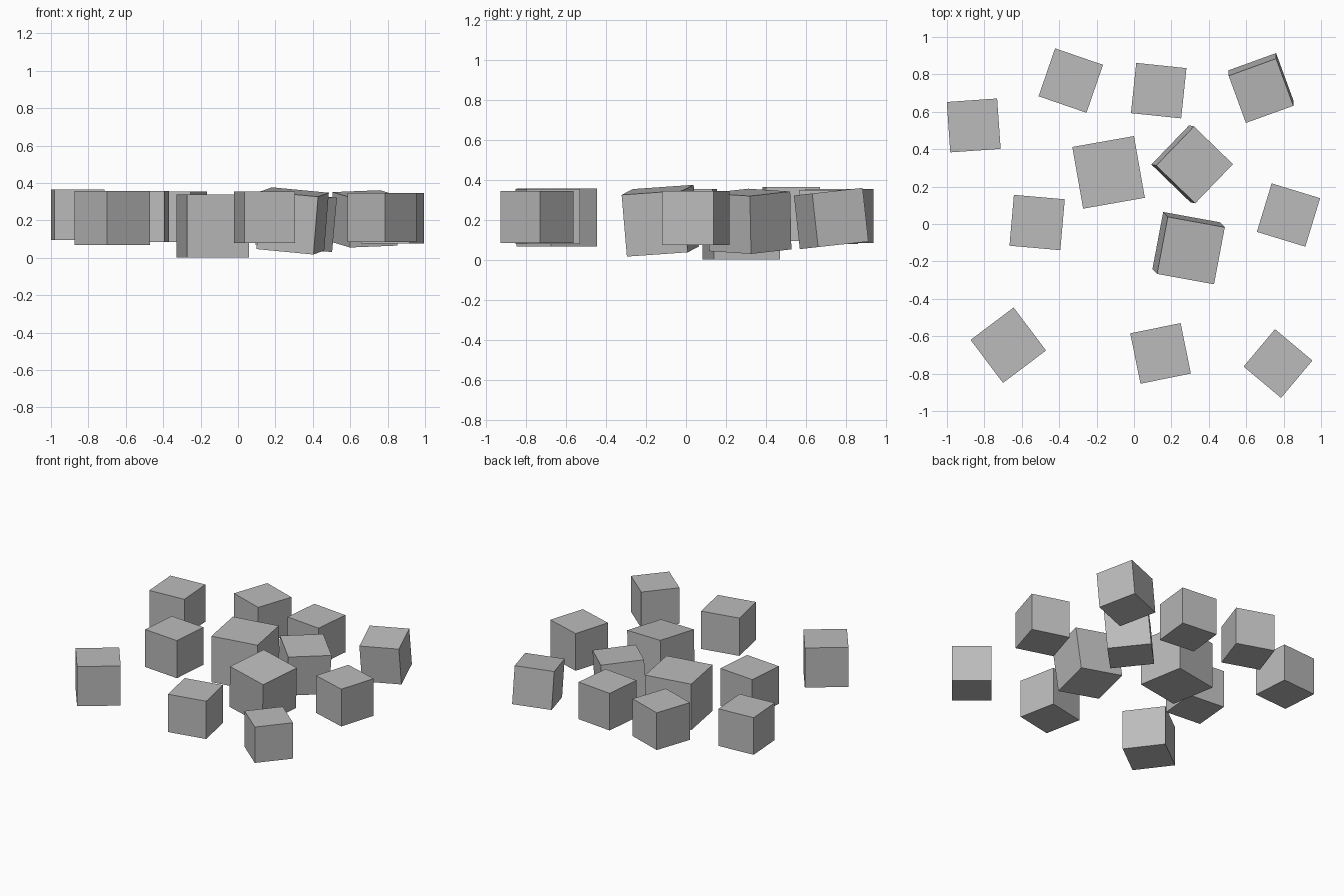
import bpy
from math import radians
from mathutils import Matrix, Vector

default = bpy.data.objects.get("Cube")
if default:
    bpy.data.objects.remove(default, do_unlink=True)

# One plain grey for every block
grey = bpy.data.materials.new("stone_grey")
grey.use_nodes = True
colour = (0.5, 0.5, 0.5, 1)
grey.diffuse_color = colour
grey.node_tree.nodes["Principled BSDF"].inputs["Base Color"].default_value = colour


def block(name, centre, size, turn, lean=(0, 0)):
    """Cube turned about z (degrees), its up axis then leaned towards (x, y)."""
    up = Vector((lean[0], lean[1], 1)).normalized()
    tilt = Vector((0, 0, 1)).rotation_difference(up).to_matrix().to_4x4()
    bpy.ops.mesh.primitive_cube_add(size=size)
    ob = bpy.context.object
    ob.name = name
    ob.matrix_world = (Matrix.Translation(centre) @ tilt
                       @ Matrix.Rotation(radians(turn), 4, "Z"))
    ob.data.materials.append(grey)


# Upright blocks scattered around the outside
block("far_right_block", (-0.857, 0.527, 0.230), 0.270, 4)
block("back_right_block", (-0.338, 0.767, 0.220), 0.271, -19)
block("back_middle_block", (0.132, 0.713, 0.216), 0.270, -6)
block("right_block", (-0.518, 0.008, 0.220), 0.273, -5)
block("left_block", (0.826, 0.048, 0.211), 0.271, -17)
block("front_right_block", (-0.672, -0.648, 0.213), 0.288, 37)
block("front_middle_block", (0.142, -0.692, 0.217), 0.275, 11.5)
block("front_left_block", (0.770, -0.746, 0.215), 0.261, -40)

# Large block resting on the ground
block("large_centre_block", (-0.136, 0.276, 0.170), 0.335, 10)

# Leaning blocks
block("leaning_front_block", (0.292, -0.129, 0.197), 0.311, -10.5, (0.08, -0.085))
block("leaning_centre_block", (0.311, 0.319, 0.194), 0.291, 46, (0.09, -0.02))
block("leaning_back_block", (0.679, 0.727, 0.208), 0.270, 20, (0, -0.11))
